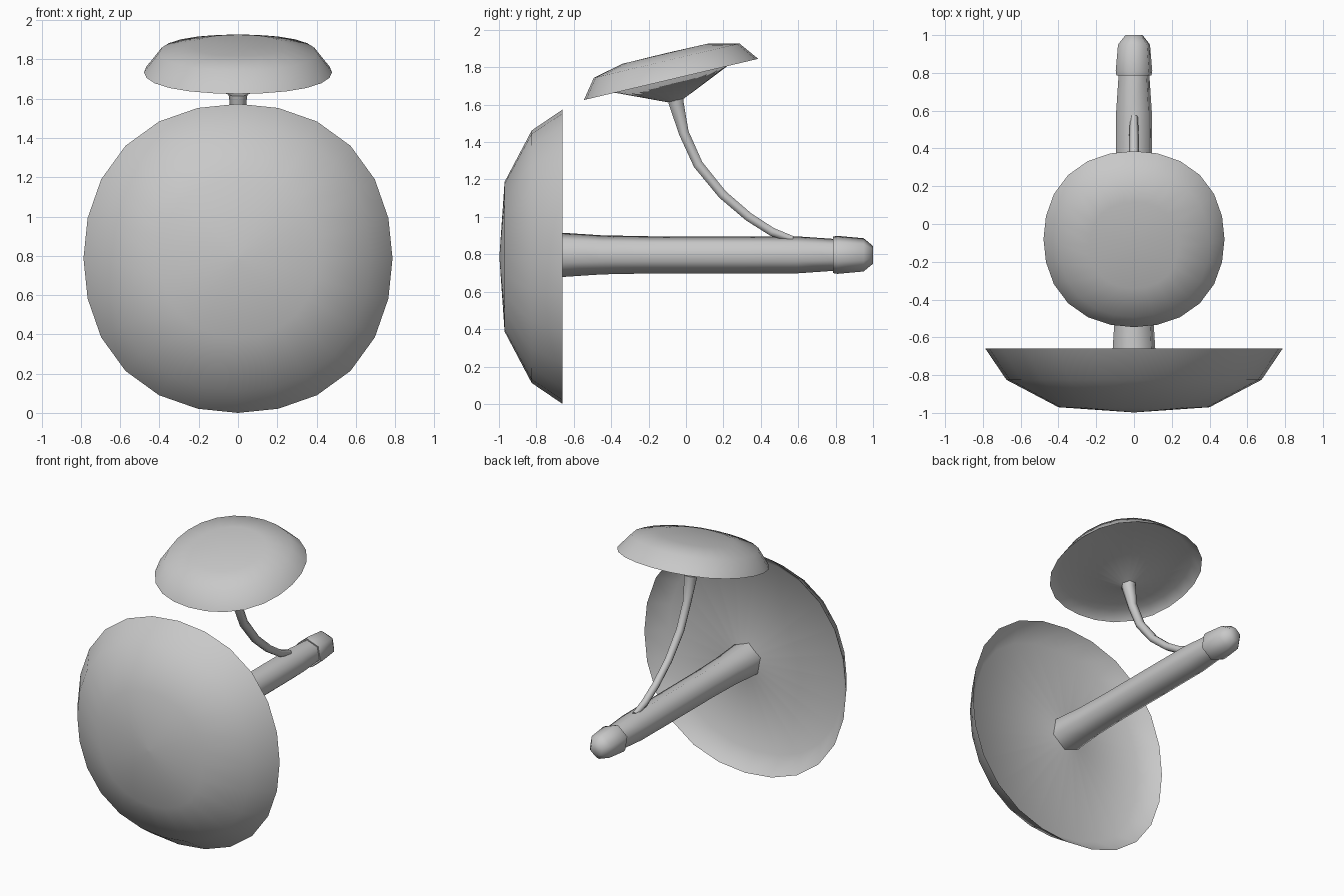
import bpy, bmesh, math
from mathutils import Vector

if "Cube" in bpy.data.objects:
    bpy.data.objects.remove(bpy.data.objects["Cube"])

grey = bpy.data.materials.new("light grey")
grey.diffuse_color = (0.58, 0.58, 0.58, 1)
grey.use_nodes = True
grey.node_tree.nodes["Principled BSDF"].inputs["Base Color"].default_value = grey.diffuse_color


def finish(bm, name, angle=65):
    bmesh.ops.recalc_face_normals(bm, faces=bm.faces)
    mesh = bpy.data.meshes.new(name)
    bm.to_mesh(mesh)
    bm.free()
    mesh.materials.append(grey)
    ob = bpy.data.objects.new(name, mesh)
    bpy.context.collection.objects.link(ob)
    bpy.ops.object.select_all(action='DESELECT')
    ob.select_set(True)
    bpy.context.view_layer.objects.active = ob
    bpy.ops.object.shade_smooth_by_angle(angle=math.radians(angle))
    return ob


def skin(bm, rings):
    """Join successive rings of vertices and close both ends."""
    for a, b in zip(rings, rings[1:]):
        n = len(a)
        for i in range(n):
            j = (i + 1) % n
            bm.faces.new((a[i], a[j], b[j], b[i]))
    bm.faces.new(rings[0])
    bm.faces.new(rings[-1])


def lathe(name, profile, sides, centre, axis, turn=0.0, square=0.0):
    """Spin (radius, height) points about an axis in the yz plane.
    square bulges the diagonals for a slightly squarish outline."""
    w = Vector(axis).normalized()
    u = Vector((1, 0, 0))
    v = w.cross(u)
    bm = bmesh.new()
    rings = []
    for r, h in profile:
        ring = []
        for i in range(sides):
            a = turn + math.tau * i / sides
            q = r * (1 + square * math.sin(2 * a) ** 2)
            ring.append(bm.verts.new(Vector(centre) + w * h
                                     + q * (math.cos(a) * u + math.sin(a) * v)))
        rings.append(ring)
    skin(bm, rings)
    return finish(bm, name)


def tube(name, points, sides):
    """Tapered tube through (y, z, radius) points in the plane x = 0."""
    bm = bmesh.new()
    rings = []
    for k, (y, z, r) in enumerate(points):
        a, b = points[max(k - 1, 0)], points[min(k + 1, len(points) - 1)]
        t = Vector((0, b[0] - a[0], b[1] - a[1])).normalized()
        u = Vector((1, 0, 0))
        v = t.cross(u)
        rings.append([bm.verts.new(Vector((0, y, z)) + r * (
            math.cos(math.tau * i / sides) * u + math.sin(math.tau * i / sides) * v))
            for i in range(sides)])
    skin(bm, rings)
    return finish(bm, name)


# Large cap, facing forward, hollow underneath with a cone running to the stem
lathe("large_cap",
      [(0.11, 0.005), (0.68, 0.12), (0.787, 0), (0.675, 0.165), (0.40, 0.31), (0.01, 0.337)],
      24, (0, -0.66, 0.787), (0, -1, 0), 0, 0.03)

# Large six-sided stem lying along y
turn = math.radians(80)
lathe("large_stem",
      [(0.121, -0.68), (0.12, -0.66), (0.106, -0.45), (0.101, -0.2), (0.101, 0.3),
       (0.1, 0.6), (0.086, 0.8)],
      6, (0, 0, 0.797), (0, 1, 0), turn)

# Bulb at the root end of the stem
lathe("root_bulb",
      [(0.08, 0.79), (0.099, 0.785), (0.103, 0.81), (0.09, 0.95), (0.048, 1.0)],
      6, (0, 0, 0.797), (0, 1, 0), turn)

# Small curved stem branching from the large one
tube("small_stem",
     [(-0.06, 1.66, 0.055), (-0.05, 1.6, 0.045), (-0.012, 1.45, 0.031), (0.065, 1.28, 0.03),
      (0.195, 1.12, 0.028), (0.335, 1.0, 0.027), (0.46, 0.92, 0.026), (0.57, 0.88, 0.02)], 6)

# Small tilted cap with a conical underside
lathe("small_cap",
      [(0.045, -0.115), (0.42, 0.048), (0.479, 0), (0.40, 0.103), (0.235, 0.141), (0.01, 0.143)],
      24, (0, -0.08, 1.735), (0, -0.23, 0.973), 0, 0.03)
